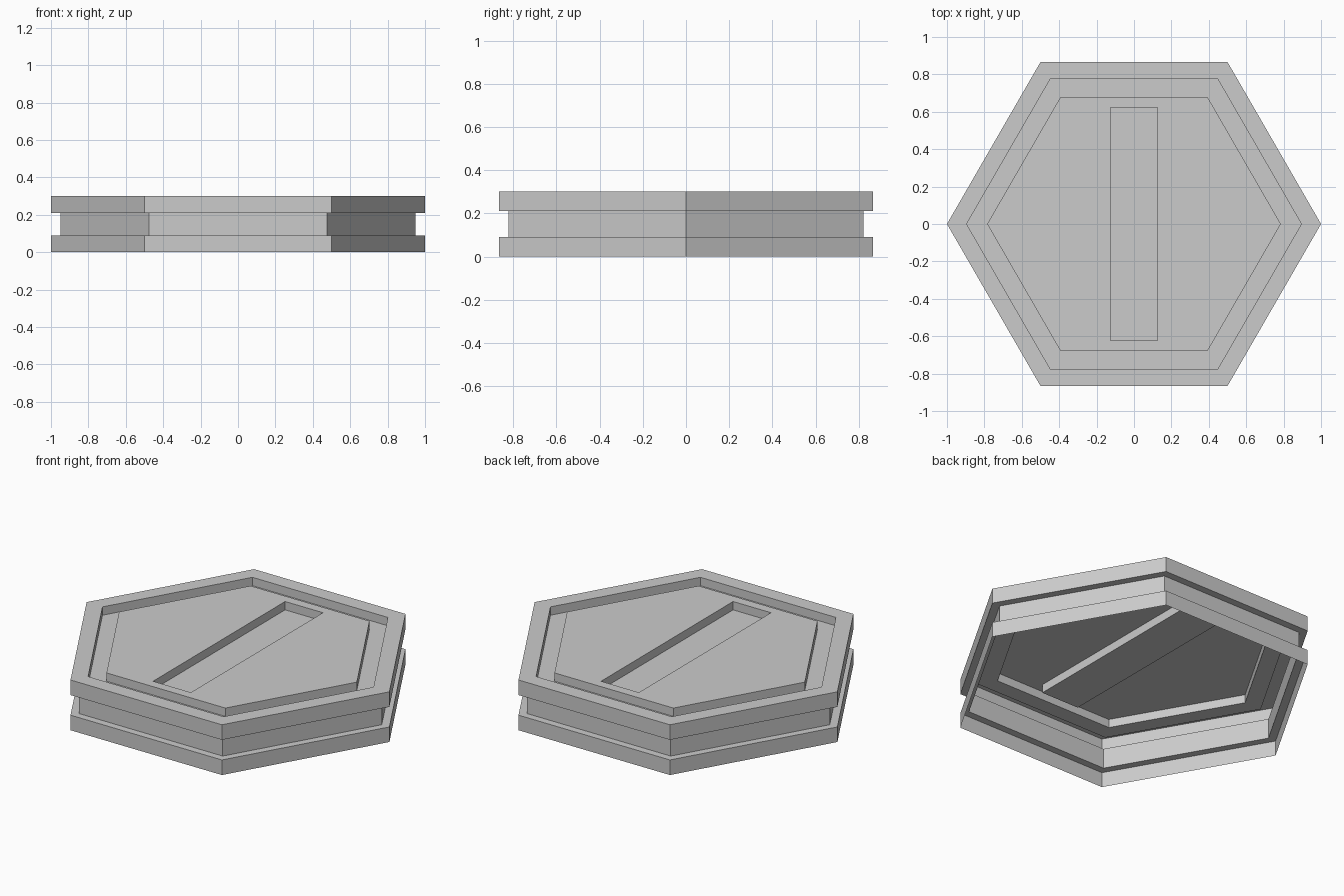
import bpy
from math import cos, sin, pi

if "Cube" in bpy.data.objects:
    bpy.data.objects.remove(bpy.data.objects["Cube"])

TOP, FLOOR = 0.30, 0.25
PLATE_R = 0.785
SLOT_X, SLOT_Y = 0.125, 0.623


def hexagon(r, z):
    return [(r * cos(k * pi / 3), r * sin(k * pi / 3), z) for k in range(6)]


def rectangle(z):
    return [(x * SLOT_X, y * SLOT_Y, z) for x, y in ((1, 1), (-1, 1), (-1, -1), (1, -1))]


def band(a, b, n):
    """Quads joining a ring of n vertices starting at a to the ring starting at b."""
    return [(a + j, a + (j + 1) % n, b + (j + 1) % n, b + j) for j in range(n)]


def add_mesh(name, verts, faces):
    mesh = bpy.data.meshes.new(name)
    mesh.from_pydata(verts, [], faces)
    mesh.update()
    obj = bpy.data.objects.new(name, mesh)
    bpy.context.collection.objects.link(obj)
    return obj


# Open-bottomed hexagonal shell: side bands, groove, top rim and sunken channel
profile = [(1, 0), (1, 0.09), (0.95, 0.09), (0.95, 0.21), (1, 0.21), (1, TOP),
           (0.895, TOP), (0.895, FLOOR), (PLATE_R, FLOOR), (PLATE_R, TOP)]
verts, faces = [], []
for i, (r, z) in enumerate(profile):
    verts += hexagon(r, z)
    if i:
        faces += band(6 * i - 6, 6 * i, 6)
add_mesh("hex_shell", verts, faces)

# Centre plate with a shallow rectangular slot
verts = hexagon(PLATE_R, TOP) + rectangle(TOP) + rectangle(FLOOR)
faces = [(0, 1, 6, 9, 5), (1, 2, 7, 6), (2, 3, 4, 8, 7), (4, 5, 9, 8)]
faces += band(6, 10, 4) + [(10, 11, 12, 13)]
add_mesh("slotted_plate", verts, faces)
